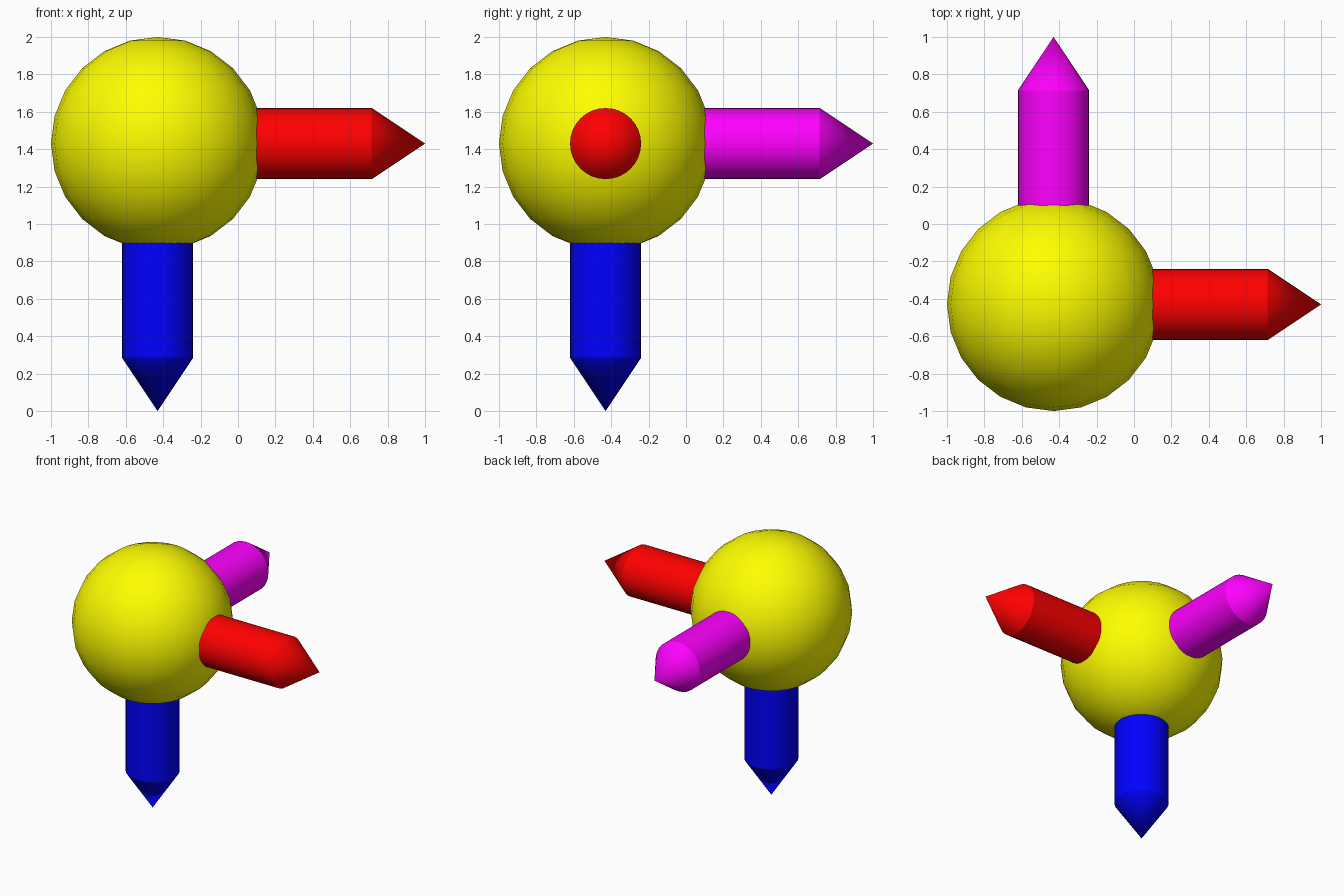
import bpy, bmesh, math
from mathutils import Vector

if "Cube" in bpy.data.objects:
    bpy.data.objects.remove(bpy.data.objects["Cube"])

CENTRE = Vector((-0.43, -0.43, 1.43))
BALL_R, PEG_R = 0.57, 0.19
SHAFT_END, TIP = 0.715, 1.0      # positions along +x
SIDES = 32


def finish(name, bm, colour, angle):
    bmesh.ops.recalc_face_normals(bm, faces=bm.faces)
    mesh = bpy.data.meshes.new(name)
    bm.to_mesh(mesh)
    bm.free()
    ob = bpy.data.objects.new(name, mesh)
    bpy.context.collection.objects.link(ob)
    mat = bpy.data.materials.new(name + "_colour")
    mat.diffuse_color = colour
    mat.use_nodes = True
    mat.node_tree.nodes["Principled BSDF"].inputs["Base Color"].default_value = mat.diffuse_color
    mesh.materials.append(mat)
    bpy.ops.object.select_all(action='DESELECT')
    ob.select_set(True)
    bpy.context.view_layer.objects.active = ob
    bpy.ops.object.shade_smooth_by_angle(angle=math.radians(angle))
    return ob


def pointed_peg(name, direction, colour):
    # shaft starting at the ball centre, closed by a conical point
    bm = bmesh.new()
    shaft_len, tip_len = SHAFT_END - CENTRE.x, TIP - SHAFT_END
    ring = bmesh.ops.create_circle(bm, cap_ends=True, segments=SIDES, radius=PEG_R)
    base_edges = list(bm.edges)
    shaft = bmesh.ops.extrude_edge_only(bm, edges=base_edges)["geom"]
    top = [g for g in shaft if isinstance(g, bmesh.types.BMVert)]
    bmesh.ops.translate(bm, verts=top, vec=(0, 0, shaft_len))
    rim = [e for e in bm.edges if all(v in top for v in e.verts)]
    apex = bm.verts.new((0, 0, shaft_len + tip_len))
    for e in rim:
        bm.faces.new((e.verts[0], e.verts[1], apex))
    ob = finish(name, bm, colour, 30)
    ob.location = CENTRE
    ob.rotation_euler = Vector(direction).to_track_quat('Z', 'Y').to_euler()


# Ball
bm = bmesh.new()
bmesh.ops.create_uvsphere(bm, u_segments=24, v_segments=12, radius=BALL_R)
finish("ball", bm, (1, 1, 0, 1), 40).location = CENTRE

# Three pegs along the axes
pointed_peg("right_peg", (1, 0, 0), (1, 0, 0, 1))
pointed_peg("back_peg", (0, 1, 0), (1, 0, 1, 1))
pointed_peg("bottom_peg", (0, 0, -1), (0, 0, 1, 1))
